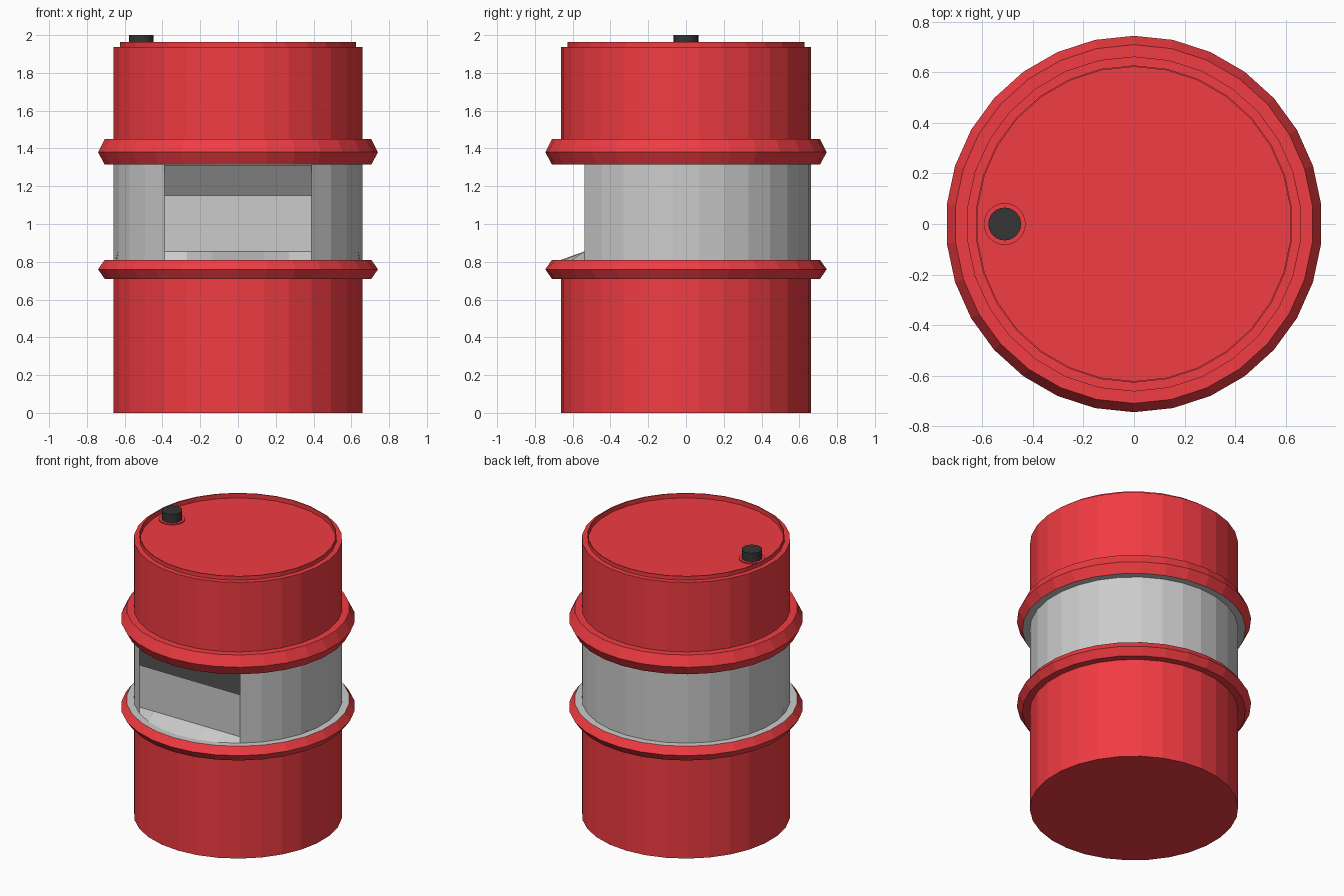
import bpy, bmesh, math

if "Cube" in bpy.data.objects:
    bpy.data.objects.remove(bpy.data.objects["Cube"])

SIDES = 30
R = 0.663
STEP = 2 * math.pi / SIDES


def material(name, rgb):
    m = bpy.data.materials.new(name)
    m.diffuse_color = (*rgb, 1)
    m.use_nodes = True
    m.node_tree.nodes["Principled BSDF"].inputs["Base Color"].default_value = m.diffuse_color
    return m


red = material("red_paint", (0.88, 0.045, 0.055))
black = material("black_plastic", (0.035, 0.035, 0.035))


def point(i, r, z):
    """Point on the drum circle, i facets away from the front (-y)."""
    a = i * STEP
    return (r * math.sin(a), -r * math.cos(a), z)


def make(name, bm, mat=None):
    me = bpy.data.meshes.new(name)
    bm.to_mesh(me)
    bm.free()
    if mat:
        me.materials.append(mat)
    ob = bpy.data.objects.new(name, me)
    bpy.context.collection.objects.link(ob)
    return ob


def lathe(name, profile, mat=None, sides=SIDES, cx=0.0, bottom=True, top=True):
    """Revolve (radius, z) points, listed bottom to top, and cap the ends."""
    bm = bmesh.new()
    rings = []
    for r, z in profile:
        rings.append([bm.verts.new((cx + r * math.sin(2 * math.pi * k / sides),
                                    -r * math.cos(2 * math.pi * k / sides), z))
                      for k in range(sides)])
    for a, b in zip(rings, rings[1:]):
        for k in range(sides):
            n = (k + 1) % sides
            bm.faces.new((a[k], a[n], b[n], b[k]))
    if bottom:
        bm.faces.new(rings[0][::-1])
    if top:
        bm.faces.new(rings[-1])
    return make(name, bm, mat)


def sheet(name, rows):
    """Surface between neighbouring rows of points."""
    bm = bmesh.new()
    grid = [[bm.verts.new(p) for p in row] for row in rows]
    for a, b in zip(grid, grid[1:]):
        for k in range(len(a) - 1):
            bm.faces.new((a[k], a[k + 1], b[k + 1], b[k]))
    return make(name, bm)


# Lower drum with its rolled hoop, open under the grey deck
lathe("lower_drum", [(R, 0), (R, 0.71), (0.71, 0.71), (0.745, 0.76), (0.71, 0.81)],
      red, top=False)

# Upper drum with hoop, stepped rim and sunken lid
lathe("upper_drum", [(0.71, 1.315), (0.745, 1.38), (0.71, 1.45), (R, 1.45),
                     (R, 1.937), (0.628, 1.937), (0.628, 1.964),
                     (0.622, 1.964), (0.622, 1.932)],
      red, bottom=False)

# Grey decks closing the two drums
lathe("lower_deck", [(0.71, 0.81)], bottom=False)
lathe("upper_deck", [(0.71, 1.315)], top=False)

# Grey middle wall, with six facets left out at the front
span = range(3, SIDES - 2)
sheet("middle_wall", [[point(i, R, z) for i in span] for z in (0.81, 1.315)])

# Flat front panel across the opening
x, y, _ = point(3, R, 0)
sheet("front_panel", [[(-x, y, z), (x, y, z)] for z in (0.855, 1.15)])

# Sloping sill from the panel down to the round edge
arc = [point(i, R, 0.81) for i in range(-3, 4)]
sheet("front_sill", [arc, [(p[0], y, 0.855) for p in arc]])

# Sloping baffle behind the slot above the panel
rows = []
for i in (6.5, 6, 5, 4, 3):
    px, py, _ = point(i, R * 0.998, 0)
    pz = 1.315 - 1.3 * (py - y)
    rows.append([(-px, py, pz), (px, py, pz)])
sheet("slot_baffle", rows[::-1]).data.flip_normals()

# Bung on the lid
lathe("bung_flange", [(0.083, 1.93), (0.083, 1.94)], red, 24, -0.512)
lathe("bung_cap", [(0.065, 1.935), (0.065, 2.0)], black, 24, -0.512)
